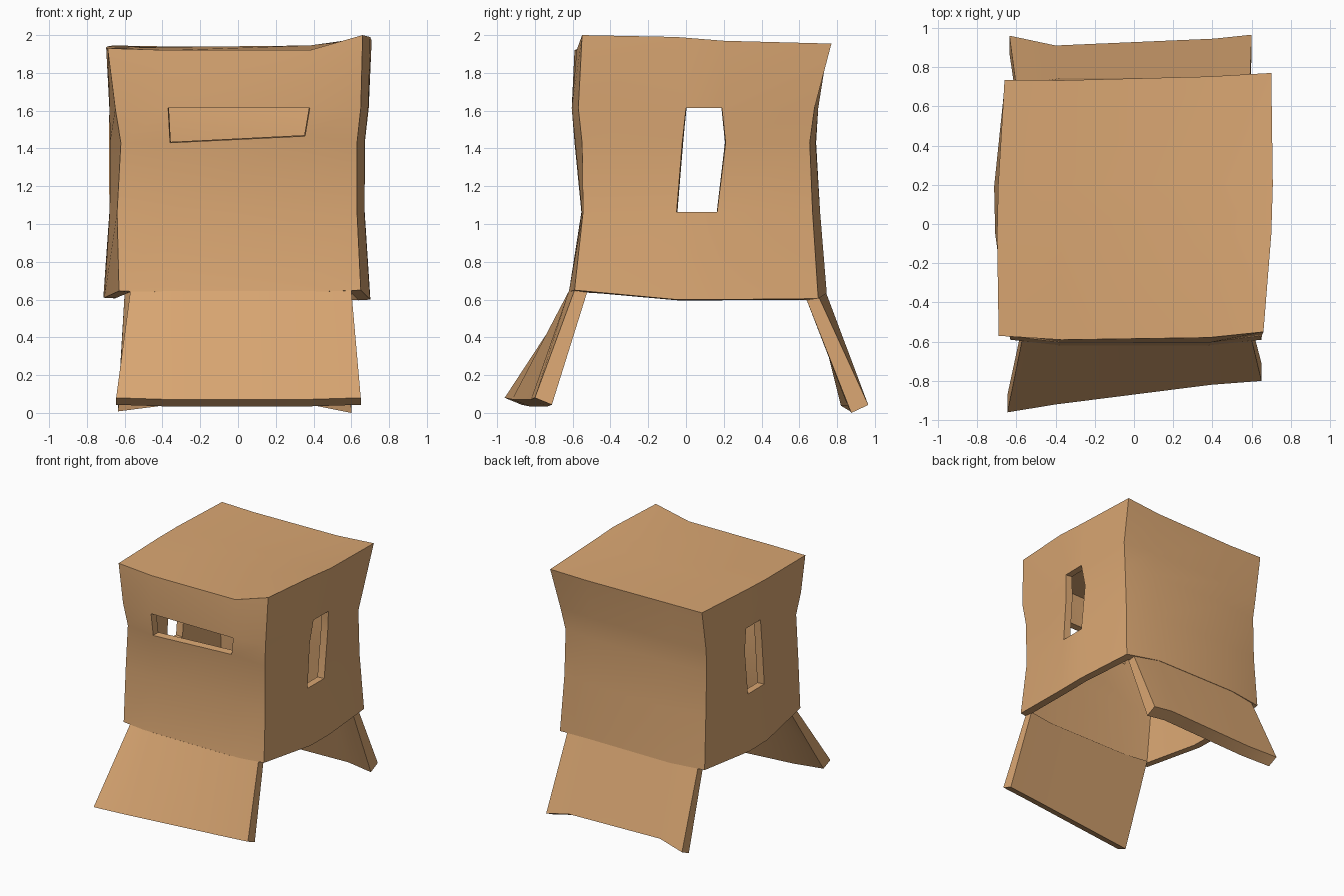
import bpy, bmesh

if "Cube" in bpy.data.objects:
    bpy.data.objects.remove(bpy.data.objects["Cube"])

wood = bpy.data.materials.new("tan wood")
wood.diffuse_color = (0.70, 0.385, 0.17, 1)
wood.use_nodes = True
wood.node_tree.nodes["Principled BSDF"].inputs["Base Color"].default_value = wood.diffuse_color


def finish(name, bm, thickness=0):
    bmesh.ops.recalc_face_normals(bm, faces=bm.faces) if not thickness else None
    me = bpy.data.meshes.new(name)
    bm.to_mesh(me)
    bm.free()
    me.materials.append(wood)
    ob = bpy.data.objects.new(name, me)
    bpy.context.collection.objects.link(ob)
    bpy.ops.object.select_all(action='DESELECT')
    ob.select_set(True)
    bpy.context.view_layer.objects.active = ob
    if thickness:
        mod = ob.modifiers.new("wall", 'SOLIDIFY')
        mod.thickness = thickness
        mod.offset = -1
        mod.use_even_offset = True
        bpy.ops.object.modifier_apply(modifier=mod.name)
    bpy.ops.object.shade_smooth_by_angle(angle=0.6)
    return ob


# --- booth: crooked hollow box, five levels, open at the bottom ---
FLx, FLy = (-.63, -.64, -.62, -.65, -.69), (-.59, -.55, -.55, -.57, -.57)
FRx, FRy = (.65, .63, .63, .65, .66), (-.59, -.545, -.55, -.57, -.55)
BRx, BRy = (.66, .64, .64, .67, .70), (.70, .67, .655, .68, .77)
BLx, BLy = (-.66, -.65, -.65, -.66, -.66), (.70, .67, .66, .68, .735)
front_out = (.03, .005, .04, .035, .025)
back_out = (.045, .04, .03, .02, -.01)
right_out = (.045, .035, .035, .03, .025)
left_out = (.065, .035, .045, .025, .02)
cols_x = ((-.37, .37), (-.36, .36), (-.36, .355), (-.37, .38), (-.37, .38))
cols_y = ((-.05, .19), (-.05, .165), (-.02, .21), (0, .19), (-.05, .2))
mid_z = (.62, 1.063, 1.43, 1.613)
bottom_z = (.645, .64, .64, .65, .60, .60, .605, .635, .635, .635, .61, .61)
top_z = (1.93, 1.92, 1.92, 2.0, 1.99, 1.97, 1.955, 1.94, 1.94, 1.945, 1.94, 1.935)


def ring(k):
    fl, fr = (FLx[k], FLy[k]), (FRx[k], FRy[k])
    br, bl = (BRx[k], BRy[k]), (BLx[k], BLy[k])

    def along_x(a, b, x, out):
        t = (x - a[0]) / (b[0] - a[0])
        return (x, a[1] + t * (b[1] - a[1]) + out)

    def along_y(a, b, y, out):
        t = (y - a[1]) / (b[1] - a[1])
        return (a[0] + t * (b[0] - a[0]) + out, y)

    x1, x2 = cols_x[k]
    y1, y2 = cols_y[k]
    pts = [fl, along_x(fl, fr, x1, -front_out[k]), along_x(fl, fr, x2, -front_out[k]),
           fr, along_y(fr, br, y1, right_out[k]), along_y(fr, br, y2, right_out[k]),
           br, along_x(bl, br, x2, back_out[k]), along_x(bl, br, x1, back_out[k]),
           bl, along_y(fl, bl, y2, -left_out[k]), along_y(fl, bl, y1, -left_out[k])]
    zs = bottom_z if k == 0 else top_z if k == 4 else [mid_z[k]] * 12
    if k == 2:
        zs[2] = 1.465          # sloping sill of the front slot
    return [(p[0], p[1], z) for p, z in zip(pts, zs)]


bm = bmesh.new()
rings = [[bm.verts.new(p) for p in ring(k)] for k in range(5)]
# column, level pairs left open: front slot and one tall window per side
openings = {(1, 2), (4, 1), (4, 2), (10, 1), (10, 2)}
for k in range(4):
    for i in range(12):
        if (i, k) not in openings:
            j = (i + 1) % 12
            bm.faces.new((rings[k][i], rings[k][j], rings[k + 1][j], rings[k + 1][i]))
# roof: 3 x 3 patch filling the top ring
t = rings[4]
inner = [[bm.verts.new((x, y, z)) for x, z in zip(cols_x[4], (1.937, 1.945))]
         for y in cols_y[4]]
rows = [t[0:4],
        [t[11], *inner[0], t[4]],
        [t[10], *inner[1], t[5]],
        [t[9], t[8], t[7], t[6]]]
for a, b in zip(rows, rows[1:]):
    for i in range(3):
        bm.faces.new((a[i], a[i + 1], b[i + 1], b[i]))
finish("booth_walls", bm, 0.06)


# --- splayed flaps serving as legs, front and back ---
def flap(name, sections):
    bm = bmesh.new()
    loops = [[bm.verts.new(p) for p in s] for s in sections]
    for a, b in zip(loops, loops[1:]):
        for i in range(4):
            j = (i + 1) % 4
            bm.faces.new((a[i], a[j], b[j], b[i]))
    bm.faces.new(loops[0])
    bm.faces.new(loops[-1])
    finish(name, bm)


def sections(rows, side, drop):
    # row: top x, bottom x, outer top y, outer bottom y, outer bottom z, top z
    return [((xt, side * yt, zt), (xb, side * yb, zb),
             (xb, side * (yb - .09), zb - drop), (xt, side * (yt - .07), zt))
            for xt, xb, yt, yb, zb, zt in rows]


flap("front_flap", sections([(-.57, -.645, .59, .96, .08, .645),
                             (-.37, -.40, .62, .92, .072, .645),
                             (.37, .39, .62, .82, .072, .645),
                             (.60, .65, .59, .80, .08, .65)], -1, .037))
flap("back_flap", sections([(-.60, -.635, .70, .96, .05, .64),
                            (-.37, -.40, .74, .91, .08, .64),
                            (.37, .41, .74, .945, .08, .64),
                            (.59, .60, .70, .965, .042, .62)], 1, .042))
